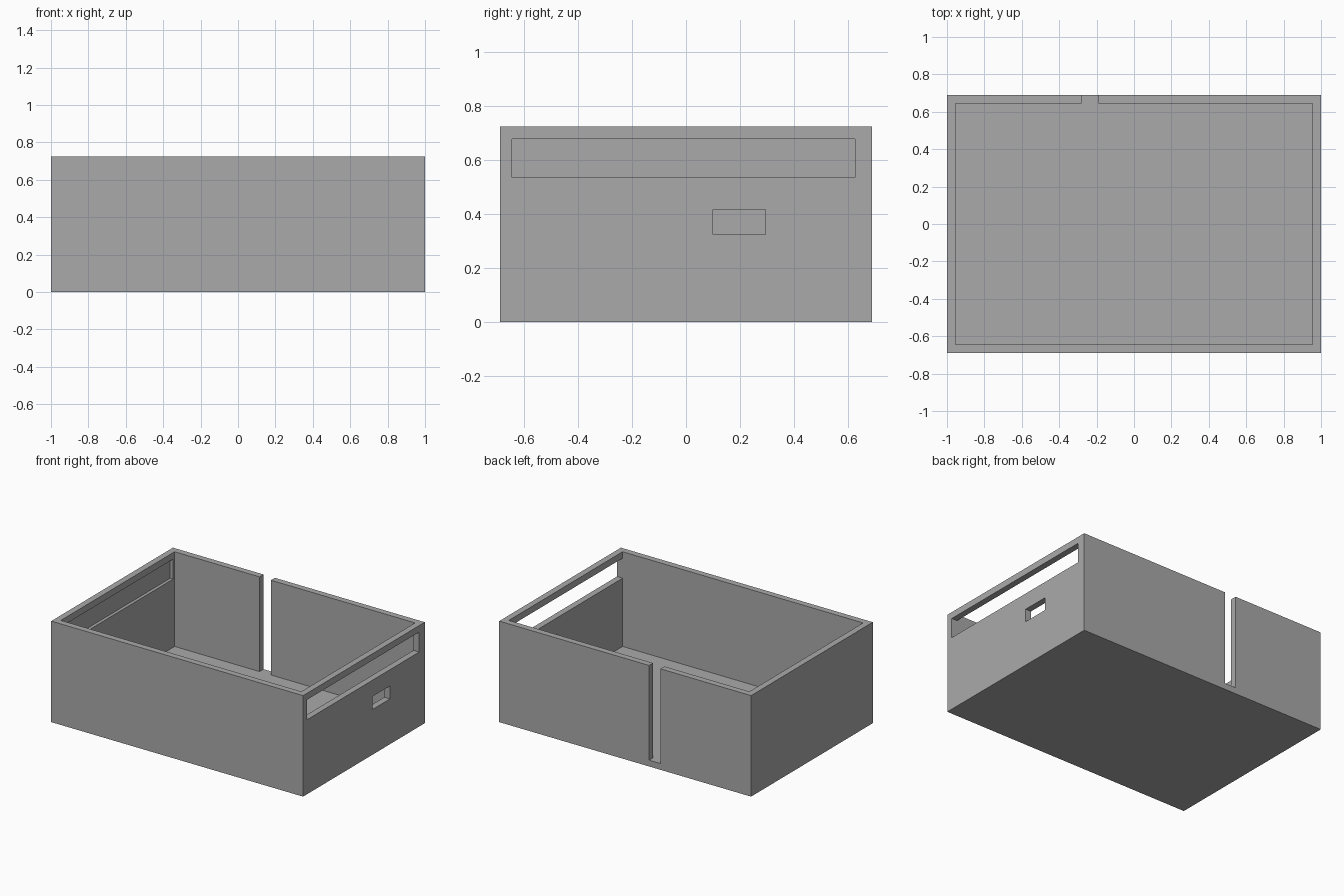
import bpy
from mathutils import Vector

default = bpy.data.objects.get("Cube")
if default:
    bpy.data.objects.remove(default, do_unlink=True)

grey = bpy.data.materials.new("plain grey")
grey.use_nodes = True
colour = (0.4, 0.4, 0.4, 1)
grey.diffuse_color = colour
grey.node_tree.nodes["Principled BSDF"].inputs["Base Color"].default_value = colour


def box(name, low, high):
    """Axis-aligned box between two corners."""
    low, high = Vector(low), Vector(high)
    bpy.ops.mesh.primitive_cube_add(size=1, location=(low + high) / 2)
    ob = bpy.context.object
    ob.name = name
    ob.scale = high - low
    bpy.ops.object.transform_apply(location=True, rotation=False, scale=True)
    ob.data.materials.append(grey)
    return ob


W, D, H, T = 1.0, 0.69, 0.725, 0.045   # half width, half depth, height, wall
OVER = 0.1                             # cutter overshoot

tray = box("open_tray", (-W, -D, 0), (W, D, H))

cutters = [
    box("cavity_cutter", (T - W, T - D, T), (W - T, D - T, H + OVER)),
    # full-height slit in the back wall
    box("back_slit_cutter", (-0.28, D - T - OVER, T), (-0.19, D + OVER, H + OVER)),
    # long opening and small window in the right-hand wall
    box("long_opening_cutter", (W - T - OVER, -0.645, 0.535), (W + OVER, 0.627, 0.678)),
    box("window_cutter", (W - T - OVER, 0.10, 0.325), (W + OVER, 0.295, 0.418)),
    # shallow groove inside the opposite wall
    box("inner_groove_cutter", (-W + T / 2, -0.645, 0.535), (-W + T + OVER, 0.627, 0.678)),
]

for cutter in cutters:
    cut = tray.modifiers.new(cutter.name, 'BOOLEAN')
    cut.operation = 'DIFFERENCE'
    cut.solver = 'EXACT'
    cut.object = cutter
    bpy.context.view_layer.objects.active = tray
    bpy.ops.object.modifier_apply(modifier=cut.name)
    bpy.data.objects.remove(cutter, do_unlink=True)
